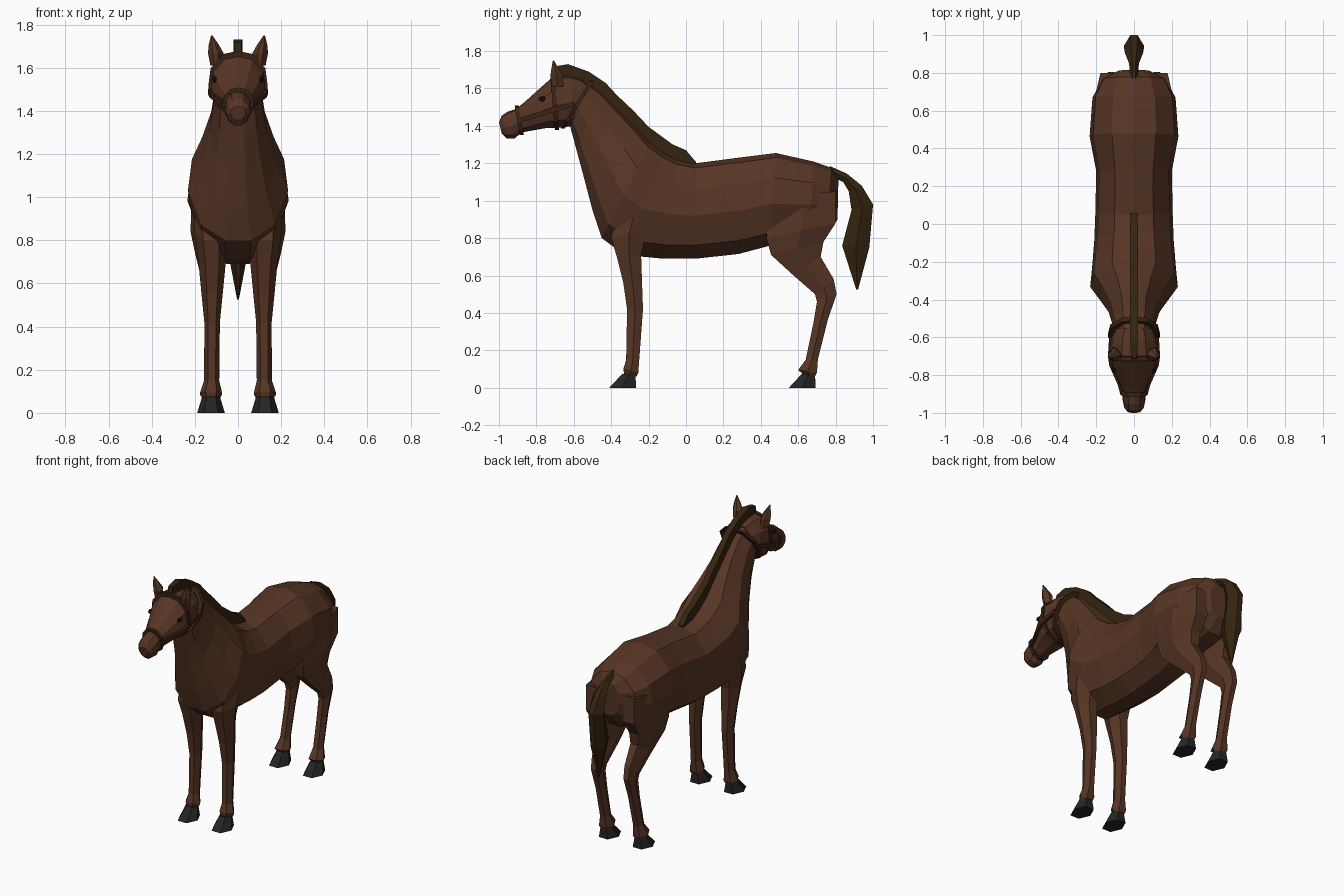
import bpy, bmesh
from mathutils import Vector


def material(name, rgb):
    m = bpy.data.materials.new(name)
    m.diffuse_color = (*rgb, 1)
    return m


COAT = material("brown coat", (0.095, 0.036, 0.018))
HAIR = material("dark hair", (0.036, 0.018, 0.005))
HOOF = material("black hoof", (0.018, 0.018, 0.019))
LEATHER = material("bridle leather", (0.045, 0.018, 0.008))
EYE = material("eye", (0.012, 0.007, 0.005))

# Half sections: (fraction from first edge point to second, fraction of half width)
BODY = [(0, 0), (.05, .5), (.27, .92), (.55, 1), (.86, .74), (1, .25)]
LIMB = [(0, .5), (.5, 1), (1, .5)]
BOX = [(0, 1), (1, 1)]
LEAF = [(0, .35), (.5, 1), (1, .35)]


def finish(bm, name, mat, mirror=False):
    bmesh.ops.recalc_face_normals(bm, faces=bm.faces)
    me = bpy.data.meshes.new(name)
    bm.to_mesh(me)
    bm.free()
    me.materials.append(mat)
    ob = bpy.data.objects.new(name, me)
    bpy.context.collection.objects.link(ob)
    if mirror:
        ob.modifiers.new("mirror", 'MIRROR')
    return ob


def loft(name, rings, section, mat, mirror=False):
    """Skin rings given as (y1, z1, y2, z2, half_width[, x_centre])."""
    bm = bmesh.new()
    loops = []
    for r in rings:
        y1, z1, y2, z2, w = r[:5]
        xc = r[5] if len(r) > 5 else 0
        a, b = Vector((xc, y1, z1)), Vector((xc, y2, z2))
        half = [(a.lerp(b, t), x * w) for t, x in section]
        pts = [p + Vector((x, 0, 0)) for p, x in half]
        pts += [p - Vector((x, 0, 0)) for p, x in reversed(half) if x > 0]
        loops.append([bm.verts.new(p) for p in pts])
    n = len(loops[0])
    for p, q in zip(loops, loops[1:]):
        for i in range(n):
            j = (i + 1) % n
            bm.faces.new((p[i], p[j], q[j], q[i]))
    bm.faces.new(loops[0])
    bm.faces.new(loops[-1])
    return finish(bm, name, mat, mirror)


# Torso and neck, rump to throat: top edge, bottom edge, half width
loft("body", [
    (.815, 1.12, .81, .90, .08), (.78, 1.175, .75, .81, .17),
    (.68, 1.21, .66, .79, .22), (.48, 1.255, .45, .76, .235),
    (.28, 1.23, .28, .715, .20), (.05, 1.2, .05, .69, .205),
    (-.04, 1.22, -.12, .69, .21), (-.11, 1.255, -.33, .71, .222),
    (-.19, 1.315, -.45, .80, .232), (-.27, 1.40, -.50, .95, .18),
    (-.36, 1.49, -.55, 1.14, .135), (-.46, 1.59, -.585, 1.27, .115),
    (-.56, 1.65, -.62, 1.40, .108)], BODY, COAT)

# Head from behind the ears to the muzzle
loft("head", [
    (-.55, 1.65, -.56, 1.43, .10), (-.62, 1.67, -.60, 1.40, .122),
    (-.70, 1.672, -.68, 1.39, .13), (-.76, 1.62, -.74, 1.39, .12),
    (-.86, 1.53, -.84, 1.372, .075), (-.91, 1.49, -.88, 1.365, .06),
    (-.955, 1.475, -.915, 1.333, .06), (-.985, 1.455, -.96, 1.333, .052),
    (-1.0, 1.42, -.985, 1.36, .035)], BODY, COAT)

# Ears
loft("ear", [
    (-.715, 1.61, -.655, 1.61, .028, .10), (-.725, 1.665, -.66, 1.67, .036, .103),
    (-.72, 1.705, -.68, 1.705, .024, .112), (-.712, 1.75, -.706, 1.75, .003, .122)],
    LEAF, COAT, True)

# Eyes
bm = bmesh.new()
bmesh.ops.create_icosphere(bm, subdivisions=1, radius=.02)
bmesh.ops.scale(bm, vec=(.6, 1, .8), verts=bm.verts)
bmesh.ops.translate(bm, vec=(.108, -.768, 1.545), verts=bm.verts)
finish(bm, "eye", EYE, True)

# Mane: thin crest along the neck, outer edge then inner edge
loft("mane", [
    (.055, 1.205, .05, 1.17, .018), (0, 1.27, 0, 1.18, .02),
    (-.07, 1.30, -.05, 1.20, .02), (-.20, 1.395, -.16, 1.27, .02),
    (-.28, 1.48, -.25, 1.36, .02), (-.37, 1.565, -.34, 1.45, .02),
    (-.43, 1.63, -.40, 1.51, .02), (-.52, 1.69, -.50, 1.60, .02),
    (-.63, 1.73, -.62, 1.65, .02), (-.71, 1.717, -.72, 1.64, .016)], BOX, HAIR)

# Tail
loft("tail", [
    (.77, 1.185, .78, 1.13, .02), (.86, 1.145, .84, 1.10, .026),
    (.94, 1.08, .87, 1.05, .048), (1.0, .98, .885, .95, .054),
    (.98, .75, .835, .76, .048), (.92, .525, .91, .525, .004)], LEAF, HAIR)

# Legs: front edge, back edge, half width, x centre
loft("front_leg", [
    (-.36, 1.0, -.17, .95, .075, .13), (-.40, .80, -.21, .84, .075, .125),
    (-.37, .70, -.24, .71, .064, .12), (-.335, .56, -.235, .56, .05, .12),
    (-.315, .42, -.23, .42, .036, .12), (-.32, .15, -.25, .15, .035, .122),
    (-.335, .10, -.255, .08, .052, .125), (-.33, .07, -.265, .06, .04, .125)],
    LIMB, COAT, True)
loft("hind_leg", [
    (.46, 1.02, .80, 1.05, .075, .14), (.43, .80, .80, .88, .085, .135),
    (.455, .71, .735, .78, .07, .13), (.57, .605, .72, .70, .055, .122),
    (.69, .50, .79, .58, .04, .12), (.70, .46, .805, .50, .035, .12),
    (.68, .34, .757, .36, .033, .12), (.64, .15, .705, .15, .035, .122),
    (.60, .095, .70, .08, .052, .125), (.63, .07, .69, .06, .04, .125)],
    LIMB, COAT, True)

# Hooves
for name, y in (("front_hoof", -.41), ("hind_hoof", .55)):
    loft(name, [(y + .07, .075, y + .14, .07, .042, .125),
                (y, 0, y + .143, 0, .064, .125)], LIMB, HOOF, True)


# Bridle: bands wrapped around the head, then side straps
def band(name, y1, z1, y2, z2, w, half=.011):
    loft(name, [(y1 - half, z1, y2 - half, z2, w),
                (y1 + half, z1, y2 + half, z2, w)], BODY, LEATHER)


band("noseband", -.905, 1.508, -.878, 1.352, .073)
band("browband", -.715, 1.678, -.69, 1.378, .138)
band("throat_strap", -.50, 1.645, -.66, 1.385, .137)
loft("cheek_strap", [
    (-.905, 1.44, -.90, 1.415, .01, .062), (-.85, 1.455, -.85, 1.43, .01, .077),
    (-.75, 1.485, -.75, 1.46, .01, .121), (-.70, 1.50, -.70, 1.475, .01, .128),
    (-.60, 1.53, -.60, 1.505, .01, .122)], BOX, LEATHER, True)
